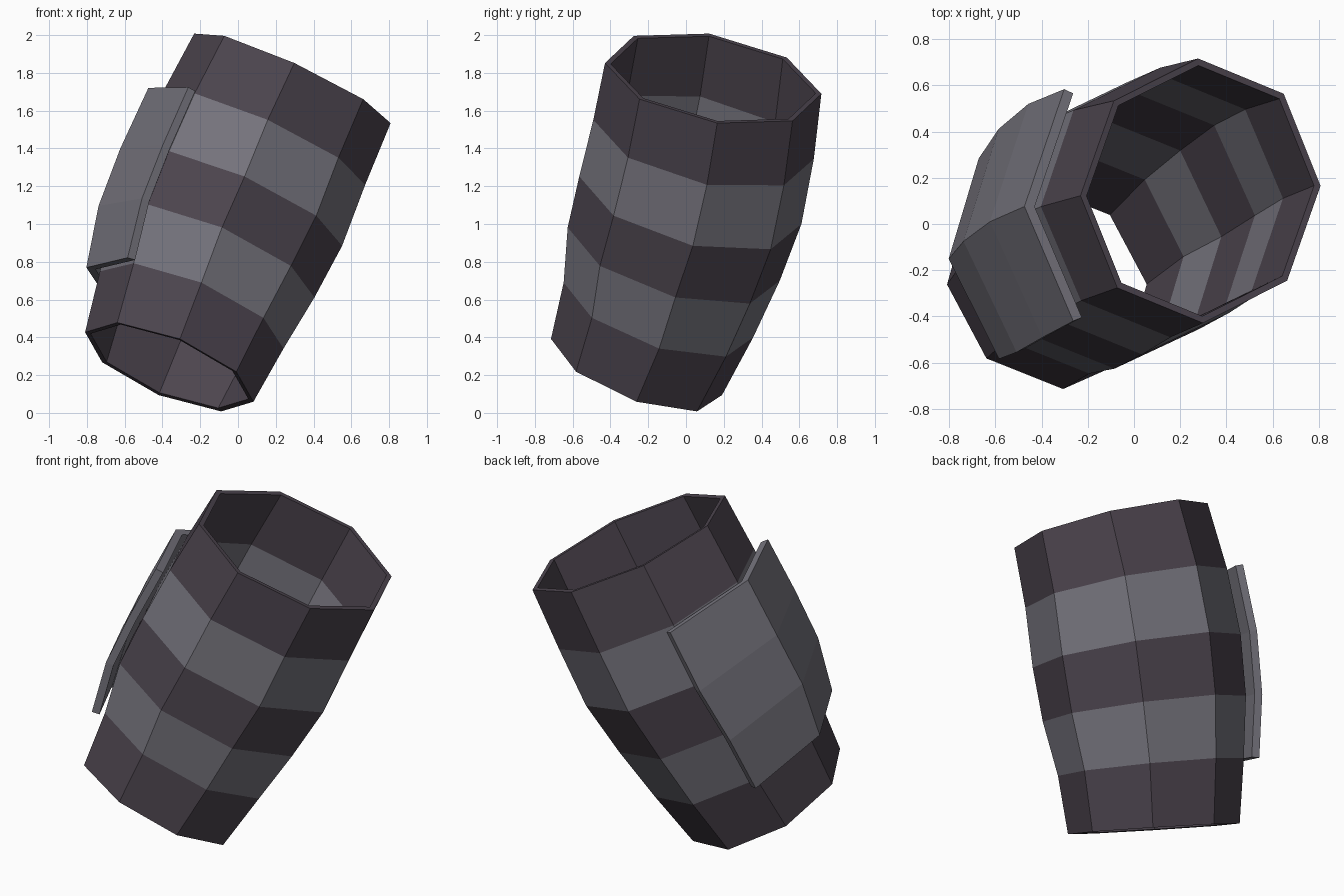
import bpy
from math import cos, sin, pi
from mathutils import Vector

if "Cube" in bpy.data.objects:
    bpy.data.objects.remove(bpy.data.objects["Cube"], do_unlink=True)


def make_material(name, color):
    mat = bpy.data.materials.new(name)
    mat.use_nodes = True
    mat.diffuse_color = (*color, 1)
    mat.node_tree.nodes["Principled BSDF"].inputs["Base Color"].default_value = (*color, 1)
    return mat


dark_purple = make_material("dark_purple", (0.072, 0.058, 0.076))
slate_grey = make_material("slate_grey", (0.18, 0.175, 0.205))

# Centre and radius of each cross-section along the gently bent axis, bottom to top
SECTIONS = [
    ((-0.364, -0.262, 0.243), 0.48),
    ((-0.245, -0.146, 0.545), 0.525),
    ((-0.13, -0.065, 0.841), 0.58),
    ((0.0, 0.023, 1.126), 0.60),
    ((0.135, 0.093, 1.448), 0.588),
    ((0.288, 0.144, 1.771), 0.57),
]
# The two in-plane axes of the cross-section turn from the bottom to the top
U_BOTTOM, U_TOP = Vector((-0.573, -0.667, 0.49)), Vector((-0.632, -0.737, 0.395))
V_BOTTOM, V_TOP = Vector((0.74, -0.667, -0.052)), Vector((0.658, -0.684, -0.193))
SIDES = 8


def corner(level, i):
    """Corner i of the octagon at the given level."""
    centre, radius = SECTIONS[level]
    t = level / (len(SECTIONS) - 1)
    a = 2 * pi * i / SIDES
    direction = U_BOTTOM.lerp(U_TOP, t) * cos(a) + V_BOTTOM.lerp(V_TOP, t) * sin(a)
    return Vector(centre) + direction * radius


def build_shell(name, rows, closed, thickness, offset, materials):
    """Skin rows of points with quads, then thicken the sheet."""
    n = len(rows[0])
    verts = [p for row in rows for p in row]
    faces = []
    for k in range(len(rows) - 1):
        for i in range(n if closed else n - 1):
            j = (i + 1) % n
            faces.append((k * n + i, k * n + j, (k + 1) * n + j, (k + 1) * n + i))
    mesh = bpy.data.meshes.new(name)
    mesh.from_pydata(verts, [], faces)
    for mat in materials:
        mesh.materials.append(mat)
    per_row = len(faces) // (len(rows) - 1)
    for face in mesh.polygons:
        face.material_index = (face.index // per_row) % len(materials)
    mesh.update()
    obj = bpy.data.objects.new(name, mesh)
    bpy.context.collection.objects.link(obj)
    solid = obj.modifiers.new("thickness", "SOLIDIFY")
    solid.thickness = thickness
    solid.offset = offset
    solid.use_even_offset = True
    return obj


# Open octagonal sleeve with alternating bands
levels = range(len(SECTIONS))
build_shell("banded_sleeve", [[corner(k, i) for i in range(SIDES)] for k in levels],
            True, 0.028, -1, [dark_purple, slate_grey])


# Guard plate floating over two neighbouring sides, slightly wider than them
def plate_row(level):
    centre = Vector(SECTIONS[level][0])
    ridge = corner(level, -1)
    points = [ridge + (corner(level, i) - ridge) * 1.12 for i in (-2, -1, 0)]
    return [centre + (p - centre) * 1.05 for p in points]


build_shell("guard_plate", [plate_row(k) for k in levels[1:-1]],
            False, 0.045, 1, [slate_grey])
